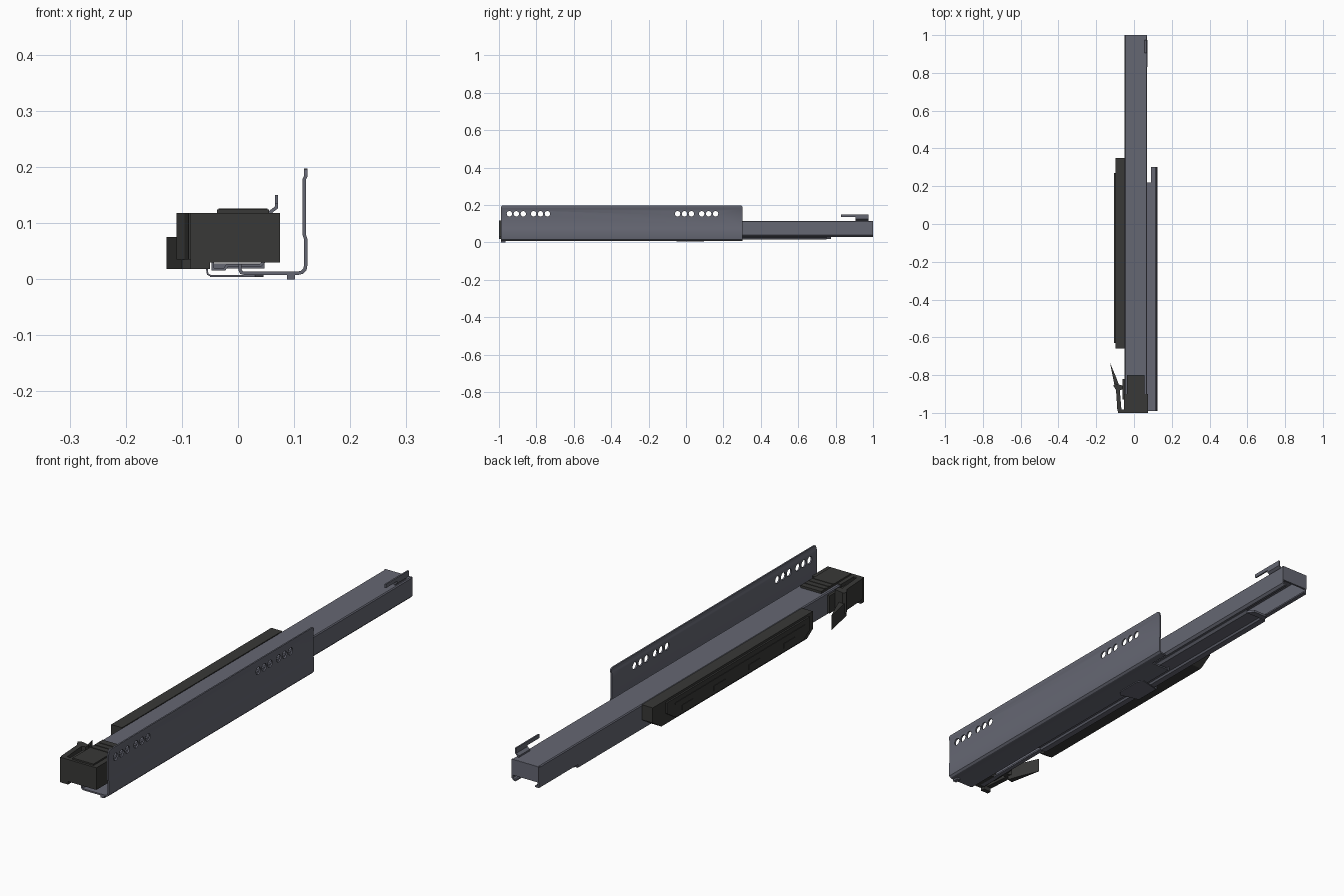
import bpy, bmesh
from math import pi
from mathutils import Vector, Matrix

if "Cube" in bpy.data.objects:
    bpy.data.objects.remove(bpy.data.objects["Cube"])


def material(name, rgb):
    m = bpy.data.materials.new(name)
    m.diffuse_color = (*rgb, 1)
    m.use_nodes = True
    m.node_tree.nodes["Principled BSDF"].inputs["Base Color"].default_value = m.diffuse_color
    return m


STEEL = material("steel", (0.13, 0.135, 0.17))
BLACK = material("black_plastic", (0.04, 0.04, 0.038))


def finish(name, bm, mat):
    bmesh.ops.recalc_face_normals(bm, faces=bm.faces)
    me = bpy.data.meshes.new(name)
    bm.to_mesh(me)
    bm.free()
    ob = bpy.data.objects.new(name, me)
    bpy.context.collection.objects.link(ob)
    if mat:
        me.materials.append(mat)
    return ob


def prism(name, pts, axis, a, b, mat):
    """Extrude a 2D outline from a to b along one axis."""
    place = {"x": lambda p, d: (d, p[0], p[1]),
             "y": lambda p, d: (p[0], d, p[1]),
             "z": lambda p, d: (p[0], p[1], d)}[axis]
    bm = bmesh.new()
    rings = [[bm.verts.new(place(p, d)) for p in pts] for d in (a, b)]
    n = len(pts)
    bm.faces.new(rings[0])
    bm.faces.new(rings[1][::-1])
    for i in range(n):
        j = (i + 1) % n
        bm.faces.new((rings[0][i], rings[0][j], rings[1][j], rings[1][i]))
    return finish(name, bm, mat)


def box(name, x0, x1, y0, y1, z0, z1, mat):
    return prism(name, [(x0, y0), (x1, y0), (x1, y1), (x0, y1)], "z", z0, z1, mat)


def sheet(name, path, t, y0, y1, mat=STEEL):
    """Bent sheet metal: thicken an x-z centre line and extrude it along y."""
    p = [Vector(q) for q in path]
    left, right = [], []
    for i, q in enumerate(p):
        dirs = []
        if i > 0:
            dirs.append((q - p[i - 1]).normalized())
        if i < len(p) - 1:
            dirs.append((p[i + 1] - q).normalized())
        normals = [Vector((-d.y, d.x)) for d in dirs]
        m = sum(normals, Vector((0, 0))).normalized()
        off = m * (t / 2 / m.dot(normals[0]))
        left.append(q + off)
        right.append(q - off)
    return prism(name, left + right[::-1], "y", y0, y1, mat)


def smooth(ob):
    bpy.ops.object.select_all(action="DESELECT")
    ob.select_set(True)
    bpy.context.view_layer.objects.active = ob
    bpy.ops.object.shade_smooth_by_angle(angle=0.5)


# Cabinet rail: wall flange with rounded top corners
flange = sheet("cabinet_rail_flange",
               [(0.09, 0.0105), (0.106, 0.0105), (0.114, 0.0125), (0.1195, 0.018),
                (0.121, 0.027), (0.121, 0.07), (0.118, 0.08), (0.118, 0.178),
                (0.121, 0.184), (0.121, 0.197)], 0.006, -0.99, 0.303)
bm = bmesh.new()
bm.from_mesh(flange.data)
corners = [e for e in bm.edges if all(v.co.z > 0.196 for v in e.verts)
           and abs(e.verts[0].co.y - e.verts[1].co.y) < 1e-4]
bmesh.ops.bevel(bm, geom=corners, offset=0.011, segments=4, profile=0.5, affect="EDGES")
bm.to_mesh(flange.data)
bm.free()

# Screw holes: four groups of three
bm = bmesh.new()
for start in (-0.944, -0.815, -0.045, 0.084):
    for i in range(3):
        bmesh.ops.create_cone(bm, cap_ends=True, segments=20, radius1=0.0145, radius2=0.0145,
                              depth=0.05,
                              matrix=Matrix.Translation((0.118, start + i * 0.037, 0.153))
                              @ Matrix.Rotation(pi / 2, 4, "Y"))
cutter = finish("hole_cutter", bm, None)
cutter.hide_render = True
mod = flange.modifiers.new("holes", "BOOLEAN")
mod.object = cutter
mod.solver = "EXACT"
bpy.context.view_layer.update()
cut = bpy.data.meshes.new_from_object(flange.evaluated_get(bpy.context.evaluated_depsgraph_get()))
flange.modifiers.clear()
flange.data = cut
bpy.data.objects.remove(cutter)
smooth(flange)

# Cabinet rail: floor, locating pad and cross plate
smooth(sheet("cabinet_rail_floor",
             [(0.0035, 0.027), (0.0035, 0.017), (0.006, 0.012), (0.012, 0.0105), (0.09, 0.0105)],
             0.006, -0.99, 0.22))
box("locating_pad", 0.087, 0.102, -0.99, -0.965, 0, 0.008, STEEL)
prism("cross_plate", [(-0.05, -0.03), (0.03, -0.05), (0.045, -0.03), (0.045, 0.07),
                      (0.03, 0.095), (-0.05, 0.075)], "z", 0.004, 0.008, STEEL)
sheet("cross_plate_lip", [(-0.048, 0.006), (-0.054, 0.009), (-0.056, 0.022)], 0.003, -0.03, 0.075)

# Middle rail between cabinet rail and drawer rail
smooth(sheet("middle_rail",
             [(-0.045, 0.06), (-0.045, 0.018), (-0.024, 0.018), (-0.019, 0.025), (0.04, 0.025),
              (0.047, 0.032), (0.047, 0.065)], 0.005, -0.6, 0.75))
prism("middle_rail_end", [(-0.045, 0.75), (0.047, 0.75), (0.03, 0.775), (-0.03, 0.775)],
      "z", 0.019, 0.028, STEEL)

# Drawer rail: inverted channel with inward lips and a closed back
smooth(sheet("drawer_rail",
             [(-0.033, 0.033), (-0.047, 0.033), (-0.047, 0.11), (-0.045, 0.112), (0.065, 0.112),
              (0.067, 0.11), (0.067, 0.04), (0.06, 0.033), (0.052, 0.033)], 0.006, -0.98, 0.999))
box("drawer_rail_back", -0.0495, 0.0695, 0.992, 1.0, 0.052, 0.1145, STEEL)

# Rear hook
sheet("hook_stem", [(0.058, 0.114), (0.058, 0.12), (0.0685, 0.128), (0.0685, 0.137)],
      0.006, 0.905, 0.975)
box("hook_blade", 0.0655, 0.0715, 0.83, 0.975, 0.135, 0.15, STEEL)


# Damper housing on the left side
def side_outline(y0, y1, z0, z1, c):
    return [(y0, z0 + c), (y0 + c * 1.5, z0), (y1 - c * 2.2, z0), (y1, z0 + c * 1.4),
            (y1, z1), (y0, z1)]


prism("damper_housing", side_outline(-0.66, 0.35, 0.02, 0.115, 0.025), "x", -0.098, -0.05, BLACK)
prism("damper_cover", side_outline(-0.63, 0.27, 0.028, 0.106, 0.025), "x", -0.105, -0.098, BLACK)
box("damper_rib", -0.107, -0.104, -0.6, 0.22, 0.082, 0.087, BLACK)
for i, y in enumerate((-0.5, -0.28, -0.06, 0.14)):
    box(f"damper_pad_{i + 1}", -0.107, -0.104, y - 0.035, y + 0.035, 0.042, 0.062, BLACK)

# Front coupling block with tongue over the drawer rail
box("coupling_block", -0.053, 0.075, -1.0, -0.9, 0.03, 0.118, BLACK)
box("coupling_tongue", -0.037, 0.055, -0.99, -0.8, 0.11, 0.124, BLACK)
for i in range(3):
    box(f"tongue_rib_{i + 1}", -0.035, 0.053, -0.83 - i * 0.025, -0.823 - i * 0.025,
        0.122, 0.126, BLACK)
box("coupling_cheek", -0.06, -0.05, -0.93, -0.82, 0.035, 0.105, BLACK)
box("coupling_foot", -0.085, -0.05, -1.0, -0.982, 0.018, 0.118, BLACK)

# Release lever: upright arm and pointed finger blade
prism("lever_arm", [(-0.088, -0.99), (-0.066, -0.99), (-0.075, -0.88), (-0.06, -0.875),
                    (-0.06, -0.855), (-0.1, -0.845), (-0.11, -0.855), (-0.095, -0.88)],
      "z", 0.035, 0.118, BLACK)
prism("lever_blade", [(-0.127, -0.735), (-0.095, -0.81), (-0.075, -0.865), (-0.1, -0.87),
                      (-0.11, -0.82)], "z", 0.018, 0.075, BLACK)
